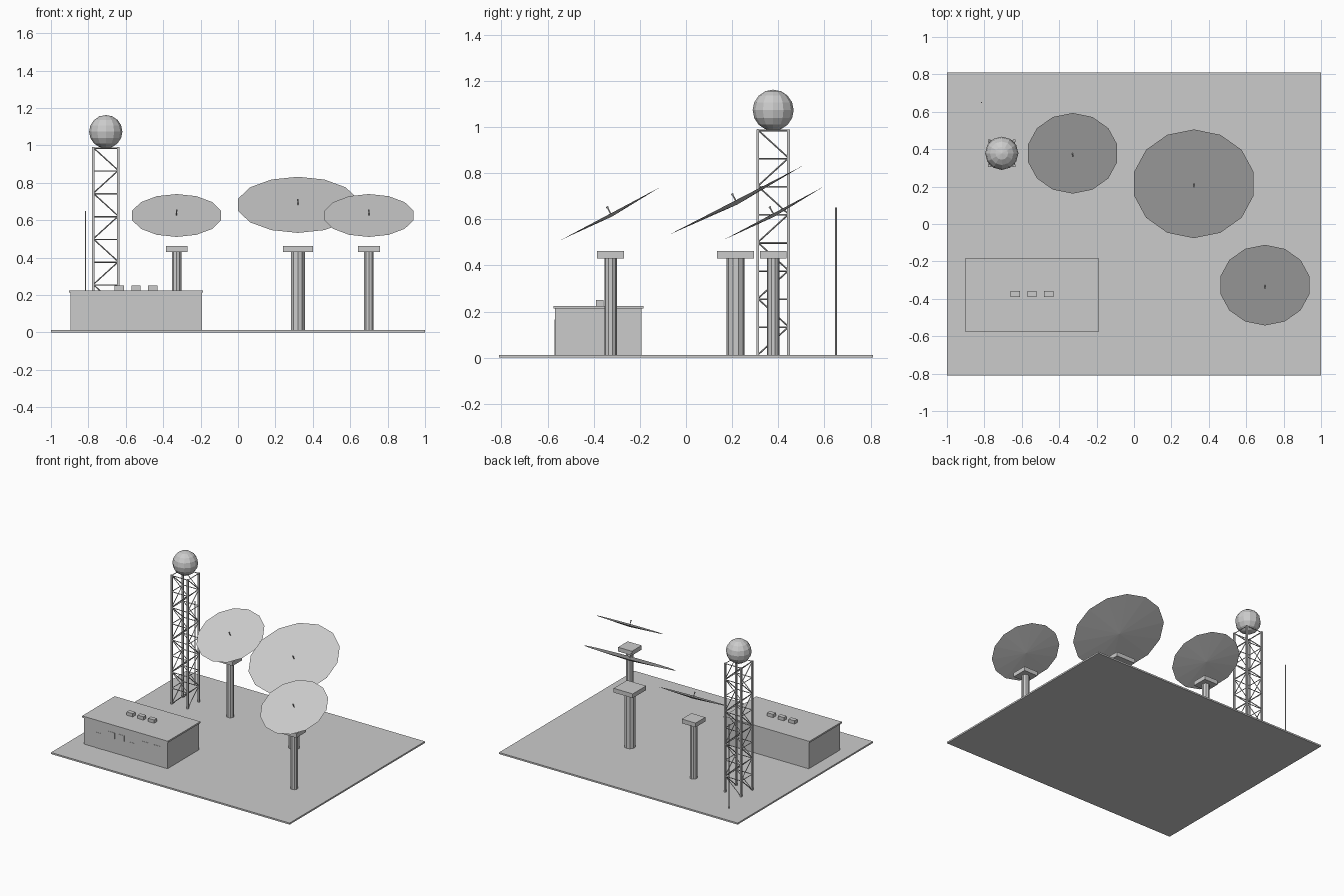
import bpy, math
from mathutils import Vector, Matrix

if "Cube" in bpy.data.objects:
    bpy.data.objects.remove(bpy.data.objects["Cube"])

grey = bpy.data.materials.new("light grey")
grey.diffuse_color = (0.6, 0.6, 0.6, 1)
grey.use_nodes = True
grey.node_tree.nodes["Principled BSDF"].inputs["Base Color"].default_value = grey.diffuse_color


def finish(name):
    ob = bpy.context.object
    ob.name = name
    ob.data.materials.append(grey)
    return ob


def box(name, x0, x1, y0, y1, z0, z1):
    bpy.ops.mesh.primitive_cube_add(size=1, location=((x0 + x1) / 2, (y0 + y1) / 2, (z0 + z1) / 2))
    bpy.context.object.scale = (x1 - x0, y1 - y0, z1 - z0)
    return finish(name)


def rod(name, a, b, radius, sides):
    a, b = Vector(a), Vector(b)
    bpy.ops.mesh.primitive_cylinder_add(vertices=sides, radius=radius, depth=(b - a).length,
                                        location=(a + b) / 2,
                                        rotation=(b - a).to_track_quat('Z', 'Y').to_euler())
    return finish(name)


# Ground slab
box("ground_slab", -1, 1, -0.81, 0.81, 0, 0.012)

# Building with roof, roof vents, doors and windows
box("building", -0.895, -0.193, -0.568, -0.192, 0.005, 0.213)
box("building_roof", -0.904, -0.186, -0.575, -0.185, 0.213, 0.225)
for x in (-0.635, -0.545, -0.455):
    box("roof_vent", x - 0.025, x + 0.025, -0.39, -0.357, 0.225, 0.25)
for x in (-0.77, -0.49):
    box("door", x - 0.025, x + 0.025, -0.57, -0.56, 0.012, 0.13)
for x in (-0.66, -0.58, -0.38, -0.28):
    box("window", x - 0.025, x + 0.025, -0.57, -0.56, 0.12, 0.165)


# Dish station: column, square cap, tilted shallow dish and feed
def station(x, y, z, dish_r, col_r, cap, tilt):
    rod("column", (x, y, 0.003), (x, y, 0.435), col_r, 10)
    box("column_cap", x - cap, x + cap, y - cap, y + cap, 0.43, 0.462)
    depth = dish_r * 0.06
    rot = Matrix.Rotation(tilt, 3, 'X')
    axis = rot @ Vector((0, 0, 1))
    centre = Vector((x, y, z))
    bpy.ops.mesh.primitive_cone_add(vertices=14, radius1=0, radius2=dish_r, depth=depth,
                                    location=centre - axis * depth / 2, rotation=(tilt, 0, 0))
    finish("dish")
    rod("dish_feed", centre - axis * 0.005, centre + axis * 0.03, 0.003, 6)
    rod("feed_tip", centre + axis * 0.026, centre + axis * 0.034, 0.005, 6)


station(0.32, 0.215, 0.682, 0.327, 0.039, 0.08, math.radians(27.3))
station(-0.328, 0.378, 0.625, 0.244, 0.027, 0.058, math.radians(28))
station(0.7, -0.327, 0.625, 0.244, 0.027, 0.058, math.radians(28))

# Lattice tower: four legs, eight braced bays
TX, TY, H, BAYS = -0.707, 0.378, 0.067, 8
Z0, STEP = 0.012, 0.122
corners = [(TX + sx * H, TY + sy * H) for sx, sy in ((-1, -1), (1, -1), (1, 1), (-1, 1))]
for cx, cy in corners:
    box("tower_leg", cx - 0.006, cx + 0.006, cy - 0.006, cy + 0.006, 0.003, 0.99)
for side in range(4):
    a, b = corners[side], corners[(side + 1) % 4]
    if side > 1:
        a, b = b, a          # opposite faces share the same zigzag
    for k in range(BAYS):
        lo, hi = Z0 + k * STEP, Z0 + (k + 1) * STEP
        rod("tower_rail", (*a, hi - 0.003), (*b, hi - 0.003), 0.0035, 4)
        p, q = (a, b) if k % 2 == 0 else (b, a)
        rod("tower_brace", (*p, lo), (*q, hi), 0.0035, 4)

# Faceted radome on the tower
bpy.ops.mesh.primitive_uv_sphere_add(segments=12, ring_count=8, radius=0.089, location=(TX, TY, 1.073))
finish("radome")

# Whip antenna
rod("whip_antenna", (-0.815, 0.65, 0.003), (-0.815, 0.65, 0.65), 0.004, 6)
